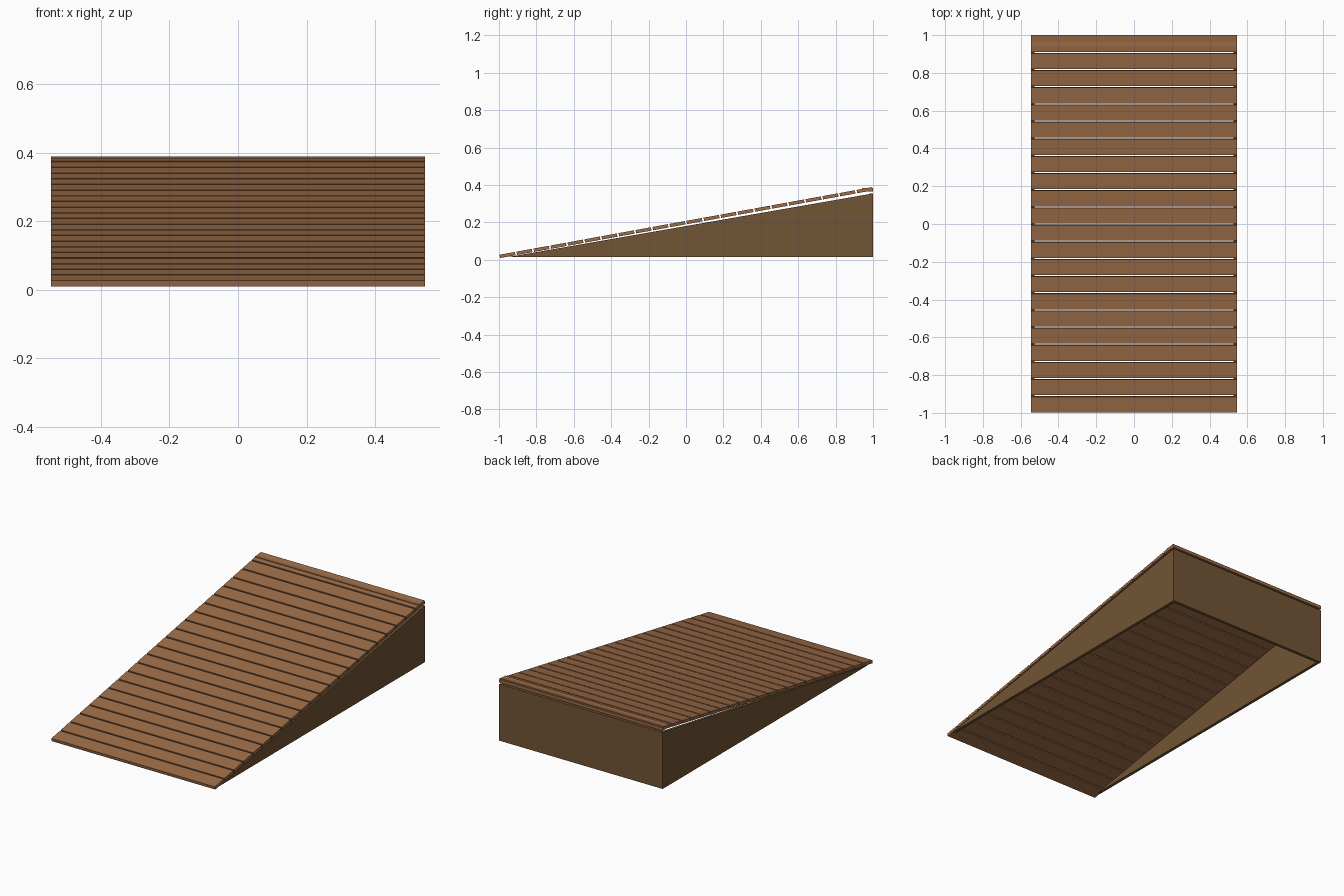
import bpy, bmesh, math
from mathutils import Matrix, Vector

old = bpy.data.objects.get("Cube")
if old:
    bpy.data.objects.remove(old, do_unlink=True)


def material(name, color):
    m = bpy.data.materials.new(name)
    m.use_nodes = True
    m.diffuse_color = color
    m.node_tree.nodes["Principled BSDF"].inputs["Base Color"].default_value = color
    return m


plank_wood = material("plank wood", (0.33, 0.15, 0.065, 1))
frame_wood = material("frame wood", (0.17, 0.09, 0.035, 1))

HALF = 0.545      # half width
COUNT = 22        # number of planks
PITCH = 2 / COUNT
SLOPE = 0.0165 / PITCH
THICK = 0.018
BASE = 0.015      # underside of the frame


def box(name, size, center, mat, tilt=0.0):
    bm = bmesh.new()
    bmesh.ops.create_cube(bm, size=1, matrix=Matrix.Translation(center)
                          @ Matrix.Rotation(tilt, 4, 'X')
                          @ Matrix.Diagonal((*size, 1)))
    return finish(name, bm, mat)


def finish(name, bm, mat):
    bmesh.ops.recalc_face_normals(bm, faces=bm.faces)
    me = bpy.data.meshes.new(name)
    bm.to_mesh(me)
    bm.free()
    me.materials.append(mat)
    ob = bpy.data.objects.new(name, me)
    bpy.context.collection.objects.link(ob)
    return ob


# Sloping deck of separate planks
tilt = math.atan(SLOPE)
for i in range(COUNT):
    y = -1 + PITCH * (i + 0.5)
    z = 0.0175 + SLOPE * (y + 1)
    box(f"deck_plank_{i + 1}", (2 * HALF, PITCH - 0.007, THICK), (0, y, z),
        plank_wood, tilt)

# Level board along the high end
box("top_board", (2 * HALF, 0.06, THICK), (0, 0.97, 0.374), plank_wood)

# Triangular side panels
for name, side in (("left_side_panel", 1), ("right_side_panel", -1)):
    bm = bmesh.new()
    x = side * (HALF - THICK)
    face = bm.faces.new([bm.verts.new((x, y, z)) for y, z in
                         ((-0.95, BASE), (1, BASE), (1, 0.355))])
    geo = bmesh.ops.extrude_face_region(bm, geom=[face])["geom"]
    bmesh.ops.translate(bm, vec=Vector((side * THICK, 0, 0)),
                        verts=[v for v in geo if isinstance(v, bmesh.types.BMVert)])
    finish(name, bm, frame_wood)

# Back panel between the sides
box("back_panel", (2 * (HALF - THICK), THICK, 0.34), (0, 0.991, BASE + 0.17), frame_wood)
